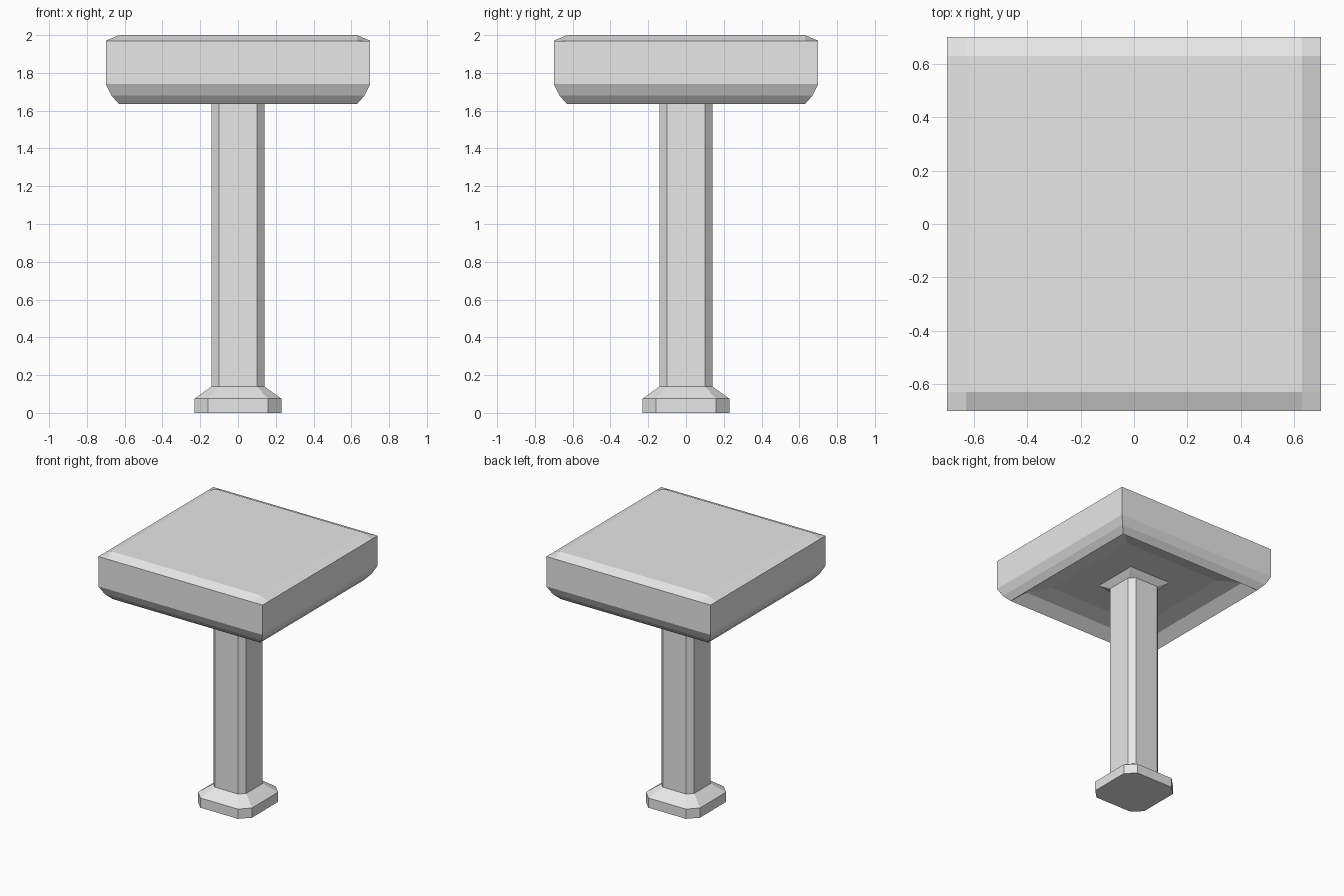
import bpy
import bmesh

cube = bpy.data.objects.get("Cube")
if cube:
    bpy.data.objects.remove(cube, do_unlink=True)

# Single matte grey
grey = bpy.data.materials.new("plain grey")
grey.use_nodes = True
colour = (0.8, 0.8, 0.8, 1.0)
grey.diffuse_color = colour
grey.node_tree.nodes["Principled BSDF"].inputs["Base Color"].default_value = colour


def add_ring(bm, half, cut, z):
    """Square outline with clipped corners; cut == half gives a plain square."""
    points = [(half, -cut), (half, cut), (cut, half), (-cut, half),
              (-half, cut), (-half, -cut), (-cut, -half), (cut, -half)]
    return [bm.verts.new((x, y, z)) for x, y in points]


def loft(bm, sections, cap_top):
    rings = [add_ring(bm, *s) for s in sections]
    for low, high in zip(rings, rings[1:]):
        for i in range(8):
            j = (i + 1) % 8
            bm.faces.new((low[i], low[j], high[j], high[i]))
    bm.faces.new(rings[0][::-1])
    if cap_top:
        bm.faces.new(rings[-1])


def finish(bm, name):
    bmesh.ops.remove_doubles(bm, verts=bm.verts, dist=0.0005)
    bmesh.ops.recalc_face_normals(bm, faces=bm.faces)
    mesh = bpy.data.meshes.new(name)
    bm.to_mesh(mesh)
    bm.free()
    mesh.materials.append(grey)
    bpy.context.collection.objects.link(bpy.data.objects.new(name, mesh))


# Pedestal: foot, shaft and flared collar under the seat
bm = bmesh.new()
loft(bm, [(0.23, 0.16, 0), (0.23, 0.16, 0.075), (0.14, 0.10, 0.14),
          (0.14, 0.10, 1.685), (0.18, 0.18, 1.73)], True)
finish(bm, "pedestal")

# Seat: hollowed underside, rounded lower edge and straight sides
bm = bmesh.new()
loft(bm, [(h, h, z) for h, z in
          [(0.42, 1.73), (0.55, 1.70), (0.63, 1.635), (0.67, 1.68),
           (0.70, 1.74), (0.70, 1.97)]], False)

# Seat top: flat panel with a sloped border and single-face corners
grid = bmesh.ops.create_grid(bm, x_segments=3, y_segments=3, size=1)
for v in grid["verts"]:
    inner = max(abs(v.co.x), abs(v.co.y)) < 0.9
    for axis in (0, 1):
        sign = 1 if v.co[axis] > 0 else -1
        v.co[axis] = sign * (0.70 if abs(v.co[axis]) > 0.9 else 0.63)
    v.co.z = 2.0 if inner else 1.97
finish(bm, "seat")
